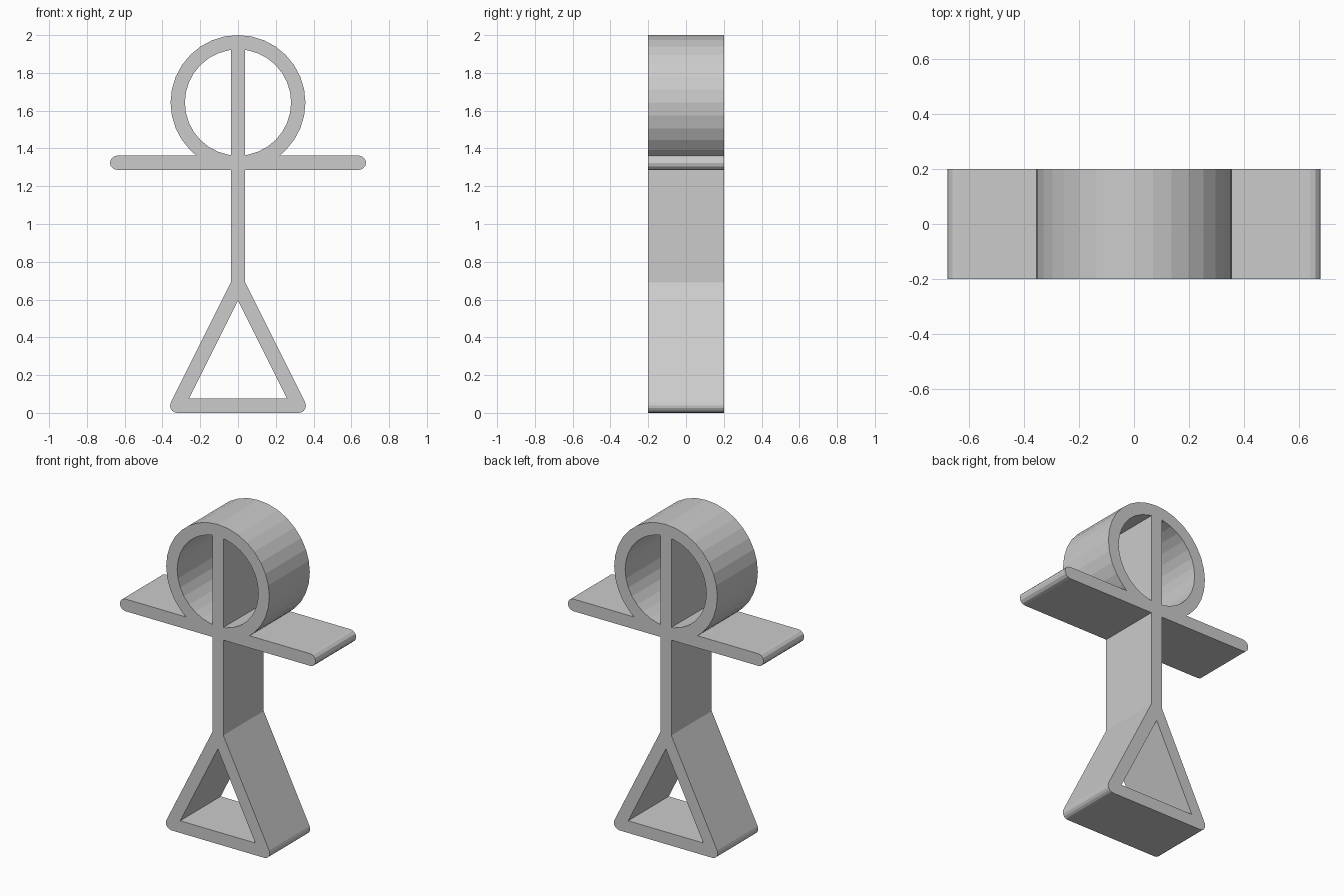
import bpy, bmesh
from math import sin, cos, radians, sqrt, asin, degrees
from mathutils import Matrix

cube = bpy.data.objects.get("Cube")
if cube:
    bpy.data.objects.remove(cube, do_unlink=True)

HALF = 0.038            # half the wall thickness
DEPTH = 0.2             # half the depth front to back
RING_Z, R_OUT, R_IN = 1.643, 0.357, 0.281
ARM_Z, ARM_X = 1.324, 0.64
FOOT_X = 0.3215
STEP = 11.25            # ring facet angle


def arc(cx, cz, r, start, end, n):
    """Points along an arc; angles in degrees, counter-clockwise from +x."""
    angles = [radians(start + (end - start) * i / n) for i in range(n + 1)]
    return [(cx + r * cos(a), cz + r * sin(a)) for a in angles]


def mirrored(points):
    return [(-x, z) for x, z in reversed(points)]


# Outer outline, right half: ring, arm, post, leg, foot
arm_top = ARM_Z + HALF
meet_x = sqrt(R_OUT ** 2 - (RING_Z - arm_top) ** 2)
half = arc(0, RING_Z, R_OUT, 90, 90 - 12 * STEP, 12)
half += [(meet_x, arm_top)]
half += arc(ARM_X, ARM_Z, HALF, 90, -90, 6)
half += [(HALF, ARM_Z - HALF), (HALF, 0.69)]
half += arc(FOOT_X, HALF, HALF, 26.57, -90, 5)
outline = half + mirrored(half)[:-1]

# Half-round opening in the head, and the opening between the legs
edge = degrees(asin(HALF / R_IN))
inner = arc(0, RING_Z, R_IN, 90 - STEP, -90 + STEP, 14)
dz = R_IN * cos(radians(edge))
head_hole = [(HALF, RING_Z + dz)] + inner + [(HALF, RING_Z - dz)]
leg_hole = [(0, 0.595), (0.26, 2 * HALF), (-0.26, 2 * HALF)]

# Fill and extrude the profile
curve = bpy.data.curves.new("figure_profile", 'CURVE')
curve.dimensions = '2D'
curve.fill_mode = 'BOTH'
curve.extrude = DEPTH
for loop in (outline, head_hole, mirrored(head_hole), leg_hole):
    spline = curve.splines.new('POLY')
    spline.points.add(len(loop) - 1)
    for point, (x, z) in zip(spline.points, loop):
        point.co = (x, z, 0, 1)
    spline.use_cyclic_u = True

figure = bpy.data.objects.new("stick_figure", curve)
bpy.context.collection.objects.link(figure)
bpy.ops.object.select_all(action='DESELECT')
figure.select_set(True)
bpy.context.view_layer.objects.active = figure
bpy.ops.object.convert(target='MESH')
figure = bpy.context.view_layer.objects.active
figure.name = "stick_figure"

# Stand it up and weld caps to walls
bm = bmesh.new()
bm.from_mesh(figure.data)
bm.transform(Matrix.Rotation(radians(90), 4, 'X'))
bmesh.ops.remove_doubles(bm, verts=bm.verts, dist=0.0005)
bmesh.ops.recalc_face_normals(bm, faces=bm.faces)
for face in bm.faces:
    face.smooth = False
bm.to_mesh(figure.data)
bm.free()

# Plain grey
grey = bpy.data.materials.new("light_grey")
grey.use_nodes = True
colour = (0.6, 0.6, 0.6, 1)
grey.diffuse_color = colour
grey.node_tree.nodes["Principled BSDF"].inputs["Base Color"].default_value = colour
figure.data.materials.clear()
figure.data.materials.append(grey)
